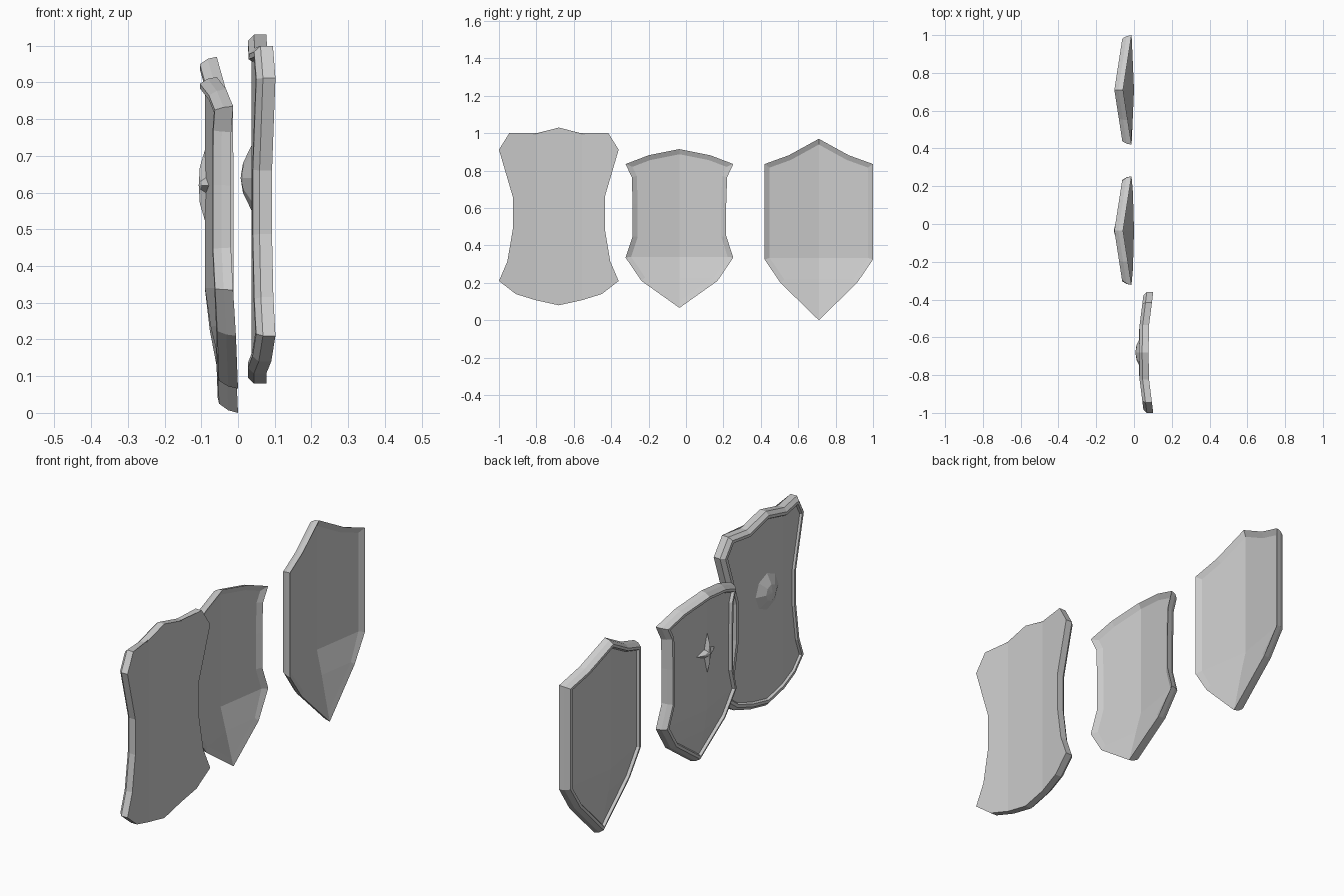
import bpy, bmesh
from math import sin, cos, pi
from mathutils import Vector

if "Cube" in bpy.data.objects:
    bpy.data.objects.remove(bpy.data.objects["Cube"])


def inset(loop, d):
    """Mitred inward offset of a closed clockwise (y, z) outline."""
    out = []
    n = len(loop)
    for i in range(n):
        a, p, b = (Vector(loop[(i + k) % n]) for k in (-1, 0, 1))
        e1, e2 = (p - a).normalized(), (b - p).normalized()
        n1, n2 = Vector((e1.y, -e1.x)), Vector((e2.y, -e2.x))
        m = (n1 + n2).normalized()
        out.append(tuple(p + m * d / max(m.dot(n1), 0.5)))
    return out


def make_object(name, bm):
    bmesh.ops.remove_doubles(bm, verts=bm.verts, dist=0.0005)
    bmesh.ops.recalc_face_normals(bm, faces=bm.faces)
    me = bpy.data.meshes.new(name)
    bm.to_mesh(me)
    bm.free()
    bpy.context.collection.objects.link(bpy.data.objects.new(name, me))


def shield(name, cy, half, back, steps, core):
    """half: right outline top to bottom; back(dy, z): curved back surface;
    steps: (inset, depth) loops from the back panel round to the front panel."""
    n = len(half)
    full = half + [(-y, z) for y, z in half[-2:0:-1]]
    bm = bmesh.new()

    def vert(p, depth):
        return bm.verts.new((back(abs(p[0]), p[1]) - depth, cy + p[0], p[1]))

    def lip(p, d, k):
        return 0 if k == 0 and p[1] < 0.3 else d

    # edge loops
    outlines, rings = [], []
    for k, (d, depth) in enumerate(steps):
        pts = inset(full, d)
        outlines.append(pts)
        rings.append([vert(p, lip(p, depth, k)) for p in pts])
    m = len(full)
    for r, s in zip(rings, rings[1:]):
        for i in range(m):
            j = (i + 1) % m
            bm.faces.new((r[i], r[j], s[j], s[i]))

    # back and front panels: strips from the edge to the centre line
    for k in (0, len(steps) - 1):
        pts, ring, depth = outlines[k], rings[k], steps[k][1]
        for side in (1, -1):
            rows = []
            for i in range(n):
                idx = i if side == 1 else (m - i) % m
                p = pts[idx]
                dep = lip(p, depth, k)
                inner = min(abs(p[0]), core)
                row = [ring[idx]]
                if 0 < core < 1:
                    row.append(vert((side * inner, p[1]), dep))
                row.append(vert((0, p[1]), dep))
                rows.append(row)
            for a, b in zip(rows, rows[1:]):
                for c in range(len(a) - 1):
                    bm.faces.new((a[c], a[c + 1], b[c + 1], b[c]))
    make_object(name, bm)


def boss(name, cy, cz, rings, tip, base):
    """rings: list of (points as (dy, dz), height above the panel)."""
    bm = bmesh.new()
    loops = [[bm.verts.new((base(abs(y)) - h, cy + y, cz + z)) for y, z in pts]
             for pts, h in rings]
    n = len(loops[0])
    for r, s in zip(loops, loops[1:]):
        for i in range(n):
            j = (i + 1) % n
            bm.faces.new((r[i], r[j], s[j], s[i]))
    top = bm.verts.new((tip, cy, cz))
    for i in range(n):
        bm.faces.new((loops[-1][i], loops[-1][(i + 1) % n], top))
    make_object(name, bm)


# Pointed-tip shields: ridged across, bent back towards the bottom tip
def ridged(tip_z):
    def back(dy, z):
        bend = max(0, min(1, (0.33 - z) / (0.33 - tip_z))) ** 1.3
        return -0.058 + 0.045 * dy / 0.29 + 0.058 * bend
    return back


def curved(dy, z):
    return 0.077 + 0.025 * max(0, dy - 0.123) / 0.197


ridged_steps = [(0.027, 0.012), (0, 0), (0.005, 0.025), (0.018, 0.046),
                (0.03, 0.046), (0.037, 0.032)]
curved_steps = [(0, 0), (0, 0.034), (0.016, 0.05), (0.03, 0.05), (0.036, 0.04)]

heater = [(0, 0.97), (0.16, 0.882), (0.29, 0.835), (0.29, 0.325), (0.205, 0.2), (0, 0.0)]
shield("heater_shield", 0.71, heater, ridged(0.0), ridged_steps, 1)

waisted = [(0, 0.915), (0.165, 0.882), (0.288, 0.835), (0.255, 0.765),
           (0.25, 0.62), (0.25, 0.45), (0.288, 0.335), (0.203, 0.21), (0, 0.066)]
shield("waisted_shield", -0.035, waisted, ridged(0.066), ridged_steps, 1)

tall = [(0, 1.03), (0.144, 0.993), (0.265, 1.0), (0.32, 0.912), (0.246, 0.66),
        (0.246, 0.487), (0.275, 0.315), (0.32, 0.21), (0.23, 0.14),
        (0.123, 0.107), (0, 0.08)]
shield("tall_shield", -0.68, tall, curved, curved_steps, 0.123)

# Four-pointed star on the waisted shield
star = [(0.072 * cos(i * pi / 4), 0.1 * sin(i * pi / 4)) if i % 2 == 0 else
        (0.026 * cos(i * pi / 4), 0.03 * sin(i * pi / 4)) for i in range(8)]
small = [(y * 0.5, z * 0.5) for y, z in star]
boss("star_boss", -0.035, 0.62, [(star, 0), (small, 0.015)], -0.107,
     lambda dy: ridged(0.066)(dy, 0.6) - 0.031)

# Eight-sided dome on the tall shield
octagon = [(0.09 * cos(i * pi / 4), 0.09 * sin(i * pi / 4)) for i in range(8)]
small = [(y * 0.45, z * 0.45) for y, z in octagon]
boss("round_boss", -0.68, 0.64, [(octagon, 0), (small, 0.024)], 0.007,
     lambda dy: 0.0375)
